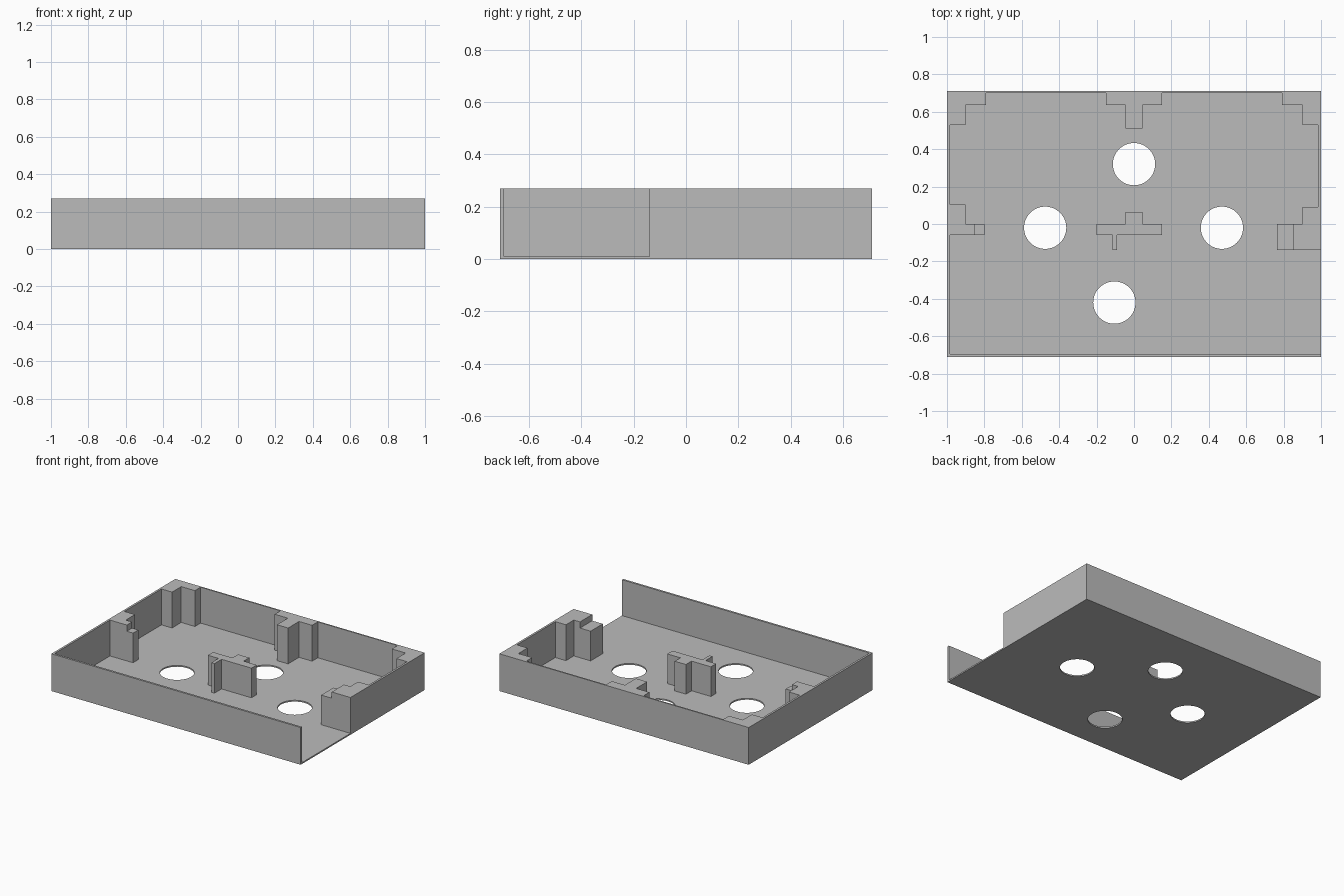
import bpy
import bmesh

cube = bpy.data.objects.get("Cube")
if cube:
    bpy.data.objects.remove(cube, do_unlink=True)

X, Y = 1.0, 0.71          # half length and half width of the tray
FLOOR, LOW, TOP = 0.01, 0.225, 0.27
WALL = 0.015

grey = bpy.data.materials.new("plain grey")
grey.use_nodes = True
colour = (0.5, 0.5, 0.5, 1)
grey.diffuse_color = colour
grey.node_tree.nodes["Principled BSDF"].inputs["Base Color"].default_value = colour


def prism(name, outline, bottom, top):
    """Extrude a closed xy outline between two heights."""
    bm = bmesh.new()
    face = bm.faces.new([bm.verts.new((x, y, bottom)) for x, y in outline])
    side = bmesh.ops.extrude_face_region(bm, geom=[face])
    verts = [v for v in side["geom"] if isinstance(v, bmesh.types.BMVert)]
    bmesh.ops.translate(bm, verts=verts, vec=(0, 0, top - bottom))
    bmesh.ops.recalc_face_normals(bm, faces=bm.faces)
    mesh = bpy.data.meshes.new(name)
    bm.to_mesh(mesh)
    bm.free()
    mesh.materials.append(grey)
    obj = bpy.data.objects.new(name, mesh)
    bpy.context.collection.objects.link(obj)
    return obj


def rect(x0, x1, y0, y1):
    return [(x0, y0), (x1, y0), (x1, y1), (x0, y1)]


# Floor plate with four round holes
floor = prism("floor", rect(-X, X, -Y, Y), 0, FLOOR)
for hole in [(0, 0.32), (-0.475, -0.02), (0.47, -0.02), (-0.105, -0.42)]:
    bpy.ops.mesh.primitive_cylinder_add(vertices=64, radius=0.113, depth=0.2,
                                        location=(*hole, 0))
    cutter = bpy.context.object
    cutter.name = "hole_cutter"
    cutter.hide_render = True
    cutter.hide_set(True)
    cut = floor.modifiers.new("hole", 'BOOLEAN')
    cut.operation = 'DIFFERENCE'
    cut.solver = 'EXACT'
    cut.object = cutter

# Stepped inner outline: rear half is mirrored, the two sides differ
ix, iy = X - WALL, Y - WALL
rear = [(0.045, 0.51), (0.045, 0.635), (0.15, 0.635), (0.15, 0.7), (0.79, 0.7),
        (0.79, 0.635), (0.9, 0.635), (0.9, 0.53), (ix, 0.53)]
left_side = [(ix, 0.09), (0.9, 0.09), (0.9, 0), (0.85, 0), (0.85, -0.14), (X, -0.14)]
right_side = [(-ix, 0.105), (-0.9, 0.105), (-0.9, 0), (-0.85, 0), (-0.85, -0.06),
              (-ix, -0.06), (-ix, -iy)]
mirrored = [(-x, y) for x, y in rear]
inner = left_side[::-1] + rear[::-1] + mirrored + right_side
outer = [(X, -iy), (X, -Y), (-X, -Y), (-X, Y), (X, Y)]
prism("walls", inner + outer, FLOOR, TOP)

# Lower ledges on the side supports
prism("right_ledge", rect(-0.85, -0.8, -0.06, 0), FLOOR, LOW)
prism("left_ledge", rect(0.765, 0.85, -0.14, 0), FLOOR, LOW)

# Free-standing centre support with a rear rib and a thin front tab
support = [(-0.2, -0.06), (-0.115, -0.06), (-0.115, -0.14), (-0.09, -0.14),
           (-0.09, -0.06), (0.15, -0.06), (0.15, 0), (0.045, 0),
           (0.045, 0.065), (-0.045, 0.065), (-0.045, 0), (-0.2, 0)]
prism("centre_support", support, FLOOR, LOW)
